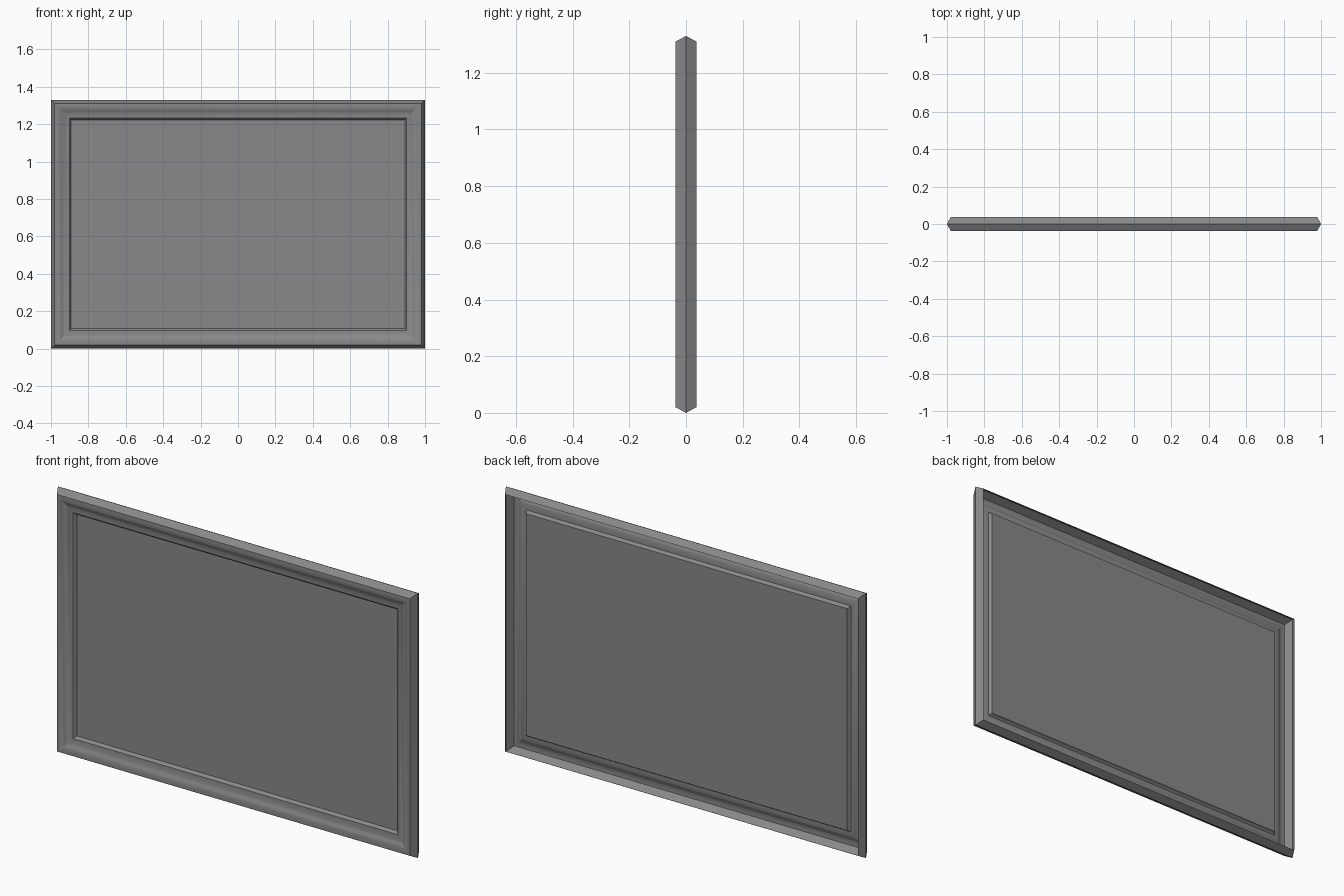
import bpy
import bmesh
import math

cube = bpy.data.objects.get("Cube")
if cube:
    bpy.data.objects.remove(cube, do_unlink=True)

HALF_W, HEIGHT = 1.0, 1.33
PANEL_INSET, PANEL_Y = 0.108, -0.003

grey = bpy.data.materials.new("plain_grey")
grey.use_nodes = True
colour = (0.25, 0.25, 0.25, 1)
grey.diffuse_color = colour
grey.node_tree.nodes["Principled BSDF"].inputs["Base Color"].default_value = colour


def rectangle(bm, inset, y):
    """Add the four corners of an upright rectangle, counter-clockwise from the front."""
    x, low, high = HALF_W - inset, inset, HEIGHT - inset
    return [bm.verts.new((cx, y, cz))
            for cx, cz in ((-x, low), (x, low), (x, high), (-x, high))]


def finish(bm, name):
    mesh = bpy.data.meshes.new(name)
    bm.to_mesh(mesh)
    bm.free()
    mesh.materials.append(grey)
    obj = bpy.data.objects.new(name, mesh)
    bpy.context.collection.objects.link(obj)
    return obj


# Moulding section: (inset from the outer edge, depth), open at the back
section = [(0.02, 0.037), (0, 0), (0.02, -0.037), (0.028, -0.0375)]
# Ogee sweeping down from the crest to the bead
STEPS = 7
for i in range(1, STEPS + 1):
    t = i / STEPS
    fall = (1 - math.cos(math.pi * t)) / 2
    section.append((0.028 + 0.062 * t, -0.0375 + 0.0175 * fall))
# Rounded bead dropping to the panel
section += [(0.098, -0.019), (0.104, -0.013), (PANEL_INSET, PANEL_Y)]

bm = bmesh.new()
rings = [rectangle(bm, inset, y) for inset, y in section]
for outer, inner in zip(rings, rings[1:]):
    for j in range(4):
        k = (j + 1) % 4
        bm.faces.new((outer[j], outer[k], inner[k], inner[j]))
# Keep the mitred corners crisp
frame = finish(bm, "frame_moulding")
bpy.ops.object.select_all(action="DESELECT")
frame.select_set(True)
bpy.context.view_layer.objects.active = frame
bpy.ops.object.shade_smooth_by_angle(angle=math.radians(30))

# Flat panel closing the opening
bm = bmesh.new()
bm.faces.new(rectangle(bm, PANEL_INSET, PANEL_Y))
finish(bm, "panel")
